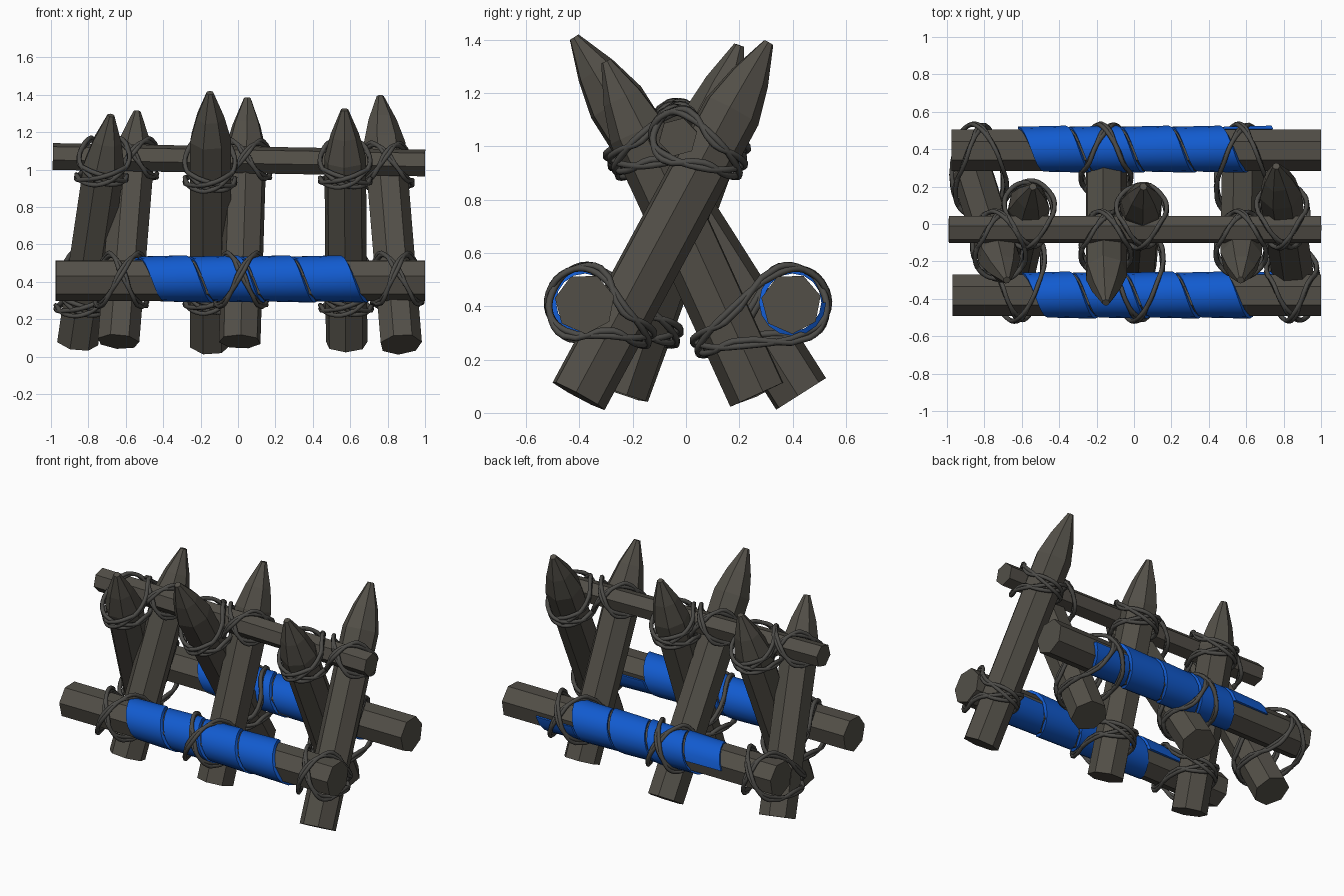
import bpy, bmesh, math
from mathutils import Vector

cube = bpy.data.objects.get("Cube")
if cube:
    bpy.data.objects.remove(cube, do_unlink=True)


def material(name, rgb):
    m = bpy.data.materials.new(name)
    m.use_nodes = True
    m.diffuse_color = (*rgb, 1)
    m.node_tree.nodes["Principled BSDF"].inputs["Base Color"].default_value = (*rgb, 1)
    return m


WOOD = material("dark wood", (0.085, 0.078, 0.064))
ROPE = material("grey rope", (0.072, 0.07, 0.064))
CLOTH = material("blue cloth", (0.006, 0.105, 0.63))


def add_object(name, bm, mat):
    bmesh.ops.recalc_face_normals(bm, faces=bm.faces[:])
    mesh = bpy.data.meshes.new(name)
    bm.to_mesh(mesh)
    bm.free()
    mesh.materials.append(mat)
    obj = bpy.data.objects.new(name, mesh)
    bpy.context.collection.objects.link(obj)
    return obj


def timber(name, a, b, profile, sides, turn):
    """Faceted pole from a to b; profile holds (distance, radius) pairs."""
    q = (b - a).to_track_quat('Z', 'Y')
    bm = bmesh.new()
    rings = []
    for d, r in profile:
        ring = []
        for i in range(sides):
            t = turn + math.tau * i / sides
            ring.append(bm.verts.new(a + q @ Vector((r * math.cos(t), r * math.sin(t), d))))
        rings.append(ring)
    for low, high in zip(rings, rings[1:]):
        for i in range(sides):
            j = (i + 1) % sides
            bm.faces.new((low[i], low[j], high[j], high[i]))
    bm.faces.new(rings[0][::-1])
    bm.faces.new(rings[-1])
    return add_object(name, bm, WOOD)


def wrap(name, x0, y, z, pitch=0.275, turns=4, steps=16):
    """Cloth strip wound around a beam, each turn lapping over the next."""
    bm = bmesh.new()
    rows = []
    for i in range(turns * steps + 1):
        a = math.tau * i / steps
        x = x0 + pitch * i / steps
        row = []
        for dx, r in ((0, 0.108), (0, 0.12), (pitch * 0.93, 0.126), (pitch * 0.96, 0.108)):
            row.append(bm.verts.new((x + dx, y + r * math.cos(a), z + r * math.sin(a))))
        rows.append(row)
    for p, q in zip(rows, rows[1:]):
        for k in range(4):
            bm.faces.new((p[k], p[(k + 1) % 4], q[(k + 1) % 4], q[k]))
    bm.faces.new(rows[0])
    bm.faces.new(rows[-1])
    obj = add_object(name, bm, CLOTH)
    bpy.ops.object.select_all(action='DESELECT')
    bpy.context.view_layer.objects.active = obj
    obj.select_set(True)
    bpy.ops.object.shade_smooth_by_angle(angle=math.radians(35))


def lashing(name, rod, rod_r, stake, stake_r):
    """Two crossed double-strand rope loops around a rod and a stake."""
    x = (rod[1] - rod[0]).normalized()
    t = (stake[1] - stake[0]).normalized()
    w = rod[0] - stake[0]
    b = x.dot(t)
    s = (b * t.dot(w) - x.dot(w)) / (1 - b * b)
    c = rod[0] + x * s
    k = stake[0] + t * (t.dot(w) + b * s)
    n = x.cross(t).normalized()
    if n.dot(k - c) < 0:
        n = -n
    R, S = rod_r + 0.02, stake_r + 0.02
    curve = bpy.data.curves.new(name, 'CURVE')
    curve.dimensions = '3D'
    curve.bevel_depth = 0.013
    curve.bevel_resolution = 1
    curve.resolution_u = 4
    for side in (1, -1):
        for strand in (-1, 1):
            e = 0.011 * strand
            pts = [
                c + x * side * 0.09 + t * (R + e) - n * 0.01,
                c + x * side * 0.05 + t * R * 0.72 - n * (R * 0.72),
                c + x * e - n * (R + 0.006 * side),
                c - x * side * 0.05 - t * R * 0.72 - n * (R * 0.72),
                c - x * side * 0.09 - t * (R - e) - n * 0.01,
                k - x * side * S - t * (0.05 + e),
                k - x * side * S * 0.66 + n * S * 0.7 + t * (e - 0.03),
                k + n * (S + 0.006 * side) + t * 2 * e,
                k + x * side * S * 0.66 + n * S * 0.7 + t * (e + 0.03),
                k + x * side * S + t * (0.05 - e),
            ]
            spline = curve.splines.new('BEZIER')
            spline.bezier_points.add(len(pts) - 1)
            spline.use_cyclic_u = True
            for bp, p in zip(spline.bezier_points, pts):
                bp.co = p
                bp.handle_left_type = bp.handle_right_type = 'AUTO'
    curve.materials.append(ROPE)
    obj = bpy.data.objects.new(name, curve)
    bpy.context.collection.objects.link(obj)
    bpy.ops.object.select_all(action='DESELECT')
    bpy.context.view_layer.objects.active = obj
    obj.select_set(True)
    bpy.ops.object.convert(target='MESH')


# Long horizontal timbers
BEAM_R, RAIL_R, STAKE_R = 0.114, 0.074, 0.114
rods = {
    "front_beam": (Vector((-0.97, -0.38, 0.41)), Vector((1, -0.38, 0.41)), BEAM_R, 7),
    "back_beam": (Vector((-0.975, 0.395, 0.41)), Vector((1, 0.395, 0.41)), BEAM_R, 7),
    "top_rail": (Vector((-0.99, -0.03, 1.07)), Vector((1, -0.03, 1.035)), RAIL_R, 6),
}
for name, (a, b, r, sides) in rods.items():
    timber(name, a, b, [(0, r), ((b - a).length, r)], sides, 0.26)

# Cloth wound around both beams
wrap("front_cloth_wrap", -0.6, -0.38, 0.415)
wrap("back_cloth_wrap", -0.62, 0.4, 0.415)

# Sharpened stakes: foot and tip, leaning back or forward in turn
stakes = {
    "front": [((-0.64, -0.25, 0.08), (-0.54, 0.2, 1.31)),
              ((0.01, -0.25, 0.08), (0.05, 0.2, 1.38)),
              ((0.87, -0.405, 0.065), (0.76, 0.31, 1.39))],
    "back": [((-0.86, 0.27, 0.08), (-0.68, -0.3, 1.29)),
             ((-0.15, 0.43, 0.07), (-0.15, -0.42, 1.41)),
             ((0.58, 0.27, 0.07), (0.57, -0.3, 1.32))],
}
for row, ends in stakes.items():
    for i, (foot, tip) in enumerate(ends, 1):
        a, b = Vector(foot), Vector(tip)
        length = (b - a).length
        profile = [(0, STAKE_R), (length - 0.29, STAKE_R),
                   (length - 0.15, 0.078), (length, 0.02)]
        timber(f"{row}_stake_{i}", a, b, profile, 7, 0.2 + 0.3 * i)
        # Ropes tying the stake to its beam and to the rail
        for rod in (f"{row}_beam", "top_rail"):
            ra, rb, r, _ = rods[rod]
            lashing(f"{row}_stake_{i}_{rod}_rope", (ra, rb), r, (a, b), STAKE_R)
